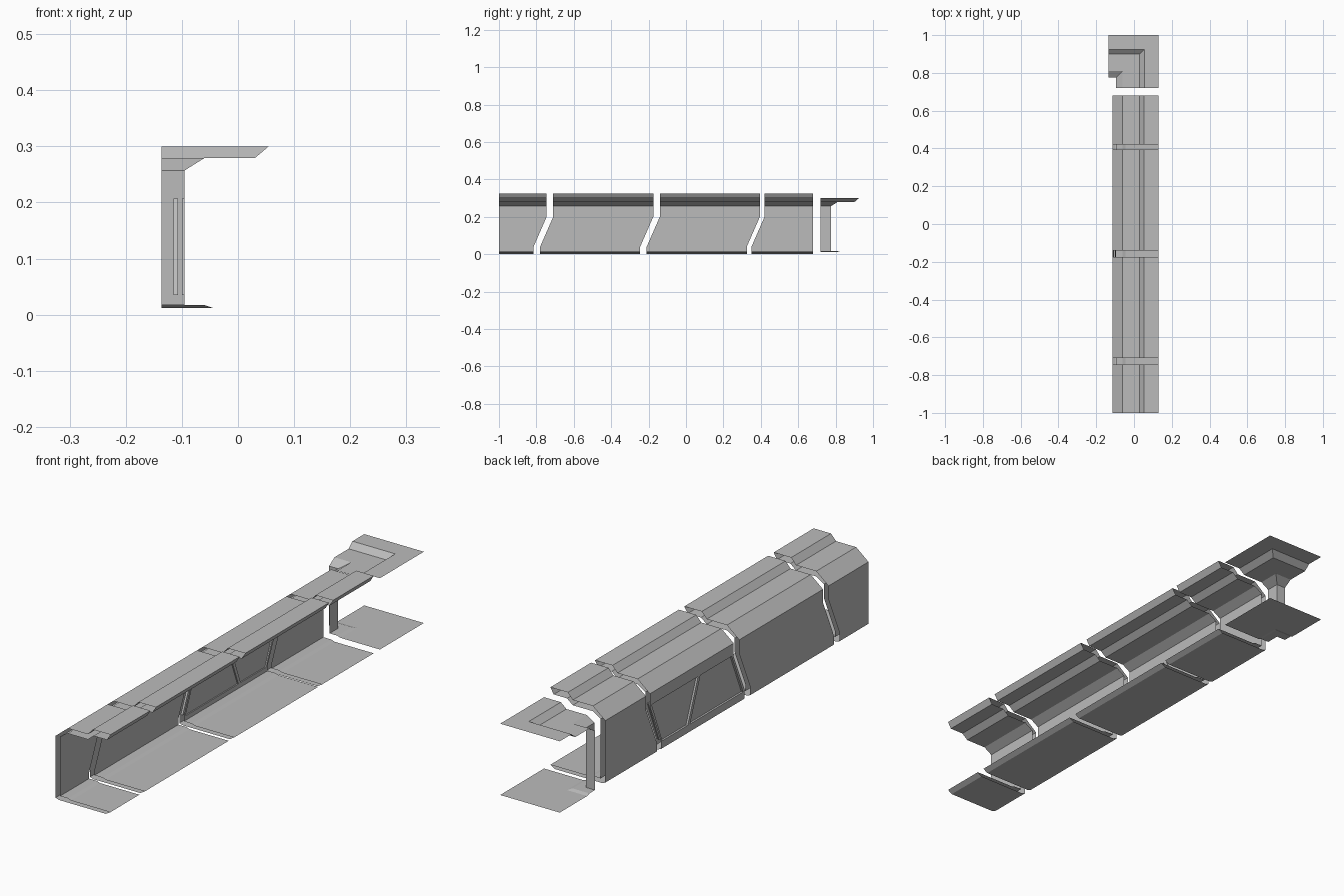
import bpy, bmesh
from mathutils import Vector

cube = bpy.data.objects.get("Cube")
if cube:
    bpy.data.objects.remove(cube)

grey = bpy.data.materials.new("plain grey")
grey.use_nodes = True
grey.diffuse_color = (0.5, 0.5, 0.5, 1)
grey.node_tree.nodes["Principled BSDF"].inputs["Base Color"].default_value = (0.5, 0.5, 0.5, 1)

OUT_X, IN_X = -0.115, -0.095

# Cross-section (x, z): outer skin from floor lip to ceiling lip
outer = [(0.13, 0.012), (0.11, 0), (-0.1, 0), (OUT_X, 0.005),
         (OUT_X, 0.04), (OUT_X, 0.2), (OUT_X, 0.255),
         (-0.06, 0.3), (0.03, 0.3), (0.052, 0.325), (0.13, 0.325)]
# Inner skin from ceiling back to floor
inner = [(0.115, 0.3), (0.055, 0.3), (0.03, 0.279), (-0.06, 0.279),
         (IN_X, 0.257), (IN_X, 0.2), (IN_X, 0.04), (IN_X, 0.017),
         (-0.06, 0.017), (-0.045, 0.012)]


def finish(bm, name):
    mesh = bpy.data.meshes.new(name)
    bm.to_mesh(mesh)
    bm.free()
    mesh.materials.append(grey)
    obj = bpy.data.objects.new(name, mesh)
    bpy.context.collection.objects.link(obj)
    return obj


def slant(z):
    """Backward lean of a joint at height z."""
    return -0.07 * min(1, max(0, (0.2 - z) / 0.16))


def joint(y, lean, z):
    return y + (slant(z) if lean else 0)


def loft(bm, rows, closed, skip=lambda a, b: False):
    rows = [[bm.verts.new(p) for p in row] for row in rows]
    n = len(rows[0])
    for r0, r1 in zip(rows, rows[1:]):
        for i in range(n if closed else n - 1):
            j = (i + 1) % n
            if not skip(r0[i].co, r0[j].co):
                bm.faces.new((r0[i], r0[j], r1[j], r1[i]))


def is_wall(a, b):
    return abs(a.x - b.x) < 1e-5 and a.x < -0.09


def section(name, y0, lean0, y1, lean1, windowed=False):
    bm = bmesh.new()
    loop = outer + inner
    rows = [[(x, joint(y, lean, z), z) for x, z in loop]
            for y, lean in ((y0, lean0), (y1, lean1))]
    loft(bm, rows, True, is_wall if windowed else lambda a, b: False)
    return finish(bm, name)


# Straight wall, floor and ceiling sections with leaning joints
section("end_section", -1, False, -0.745, True)
section("long_section", -0.71, True, -0.175, True)
section("window_section", -0.14, True, 0.395, True, windowed=True)
section("short_section", 0.42, True, 0.68, False)

# Window openings (y, z)
LOW, HIGH = 0.035, 0.207
openings = [
    [(-0.2, LOW), (-0.127, HIGH), (0.072, HIGH), (0.138, LOW)],
    [(0.153, LOW), (0.087, HIGH), (0.383, HIGH), (0.315, LOW)],
]


def ring(bm, x, points):
    verts = [bm.verts.new((x, y, z)) for y, z in points]
    edges = [bm.edges.new((v, verts[(i + 1) % len(verts)])) for i, v in enumerate(verts)]
    return verts, edges


def window_wall(name, x, pane_x, z0, z1):
    """Wall skin with openings, reveals and recessed panes."""
    bm = bmesh.new()
    facing = Vector((x - pane_x, 0, 0))
    heights = (z0, 0.04, 0.2, z1)
    outline = [(joint(-0.14, True, z), z) for z in heights]
    outline += [(joint(0.395, True, z), z) for z in reversed(heights)]
    edges = ring(bm, x, outline)[1]
    fronts = []
    for points in openings:
        verts, hole = ring(bm, x, points)
        edges += hole
        fronts.append(verts)
    bmesh.ops.triangle_fill(bm, edges=edges, use_beauty=True, use_dissolve=False)
    for verts in fronts:
        back = [bm.verts.new((pane_x, v.co.y, v.co.z)) for v in verts]
        bm.faces.new(back)
        centre = sum((v.co for v in verts), Vector()) / len(verts)
        for i in range(len(verts)):
            j = (i + 1) % len(verts)
            f = bm.faces.new((verts[i], verts[j], back[j], back[i]))
            f.normal_update()
            if f.normal.dot(centre - f.calc_center_median()) < 0:
                f.normal_flip()
    for f in bm.faces:
        f.normal_update()
        if abs(f.normal.x) > 0.9 and f.normal.dot(facing) < 0:
            f.normal_flip()
    finish(bm, name)


window_wall("window_wall_outside", OUT_X, -0.107, 0.005, 0.255)
window_wall("window_wall_inside", IN_X, -0.1, 0.017, 0.257)

# Corner piece: inner skin swept around a mitred right angle
corner_y = 0.775
profile = [(0.13, 0.3)] + inner[1:] + [(0.13, 0.012)]
start = [(x, 0.72, z) for x, z in profile]
mitre = [(x, corner_y + x - IN_X, z) for x, z in profile]
end = [(-0.136, corner_y + x - IN_X, z) for x, z in profile]
bm = bmesh.new()
loft(bm, [start, mitre, end], False)
finish(bm, "corner_section")
